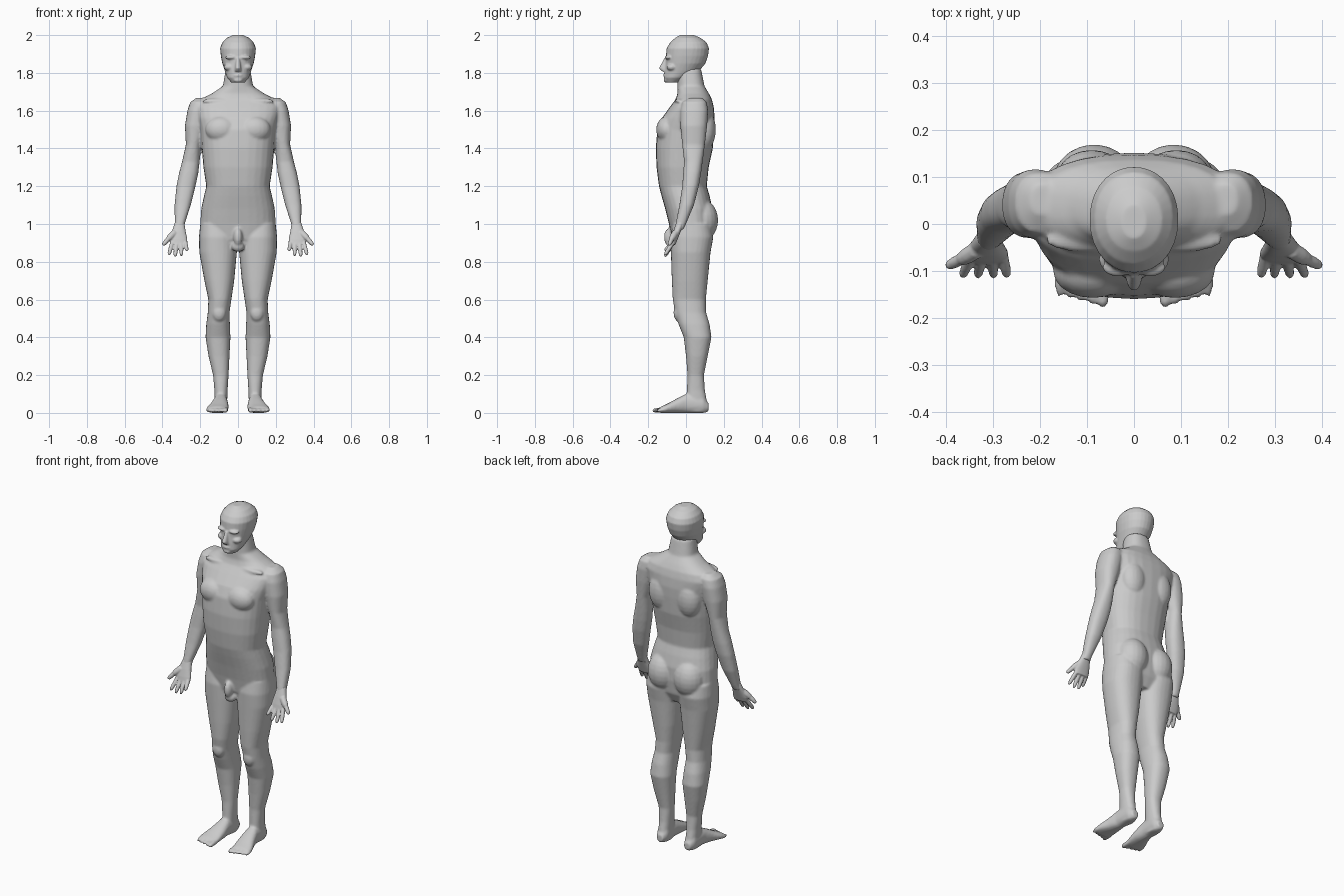
import bpy
import bmesh
from math import cos, sin, pi, copysign
from mathutils import Matrix, Vector

default_cube = bpy.data.objects.get("Cube")
if default_cube:
    bpy.data.objects.remove(default_cube, do_unlink=True)

SIDES = (1, -1)

# One plain grey for the whole figure
clay = bpy.data.materials.new("plain_grey")
clay.use_nodes = True
grey = (0.6, 0.6, 0.6, 1)
clay.diffuse_color = grey
clay.node_tree.nodes["Principled BSDF"].inputs["Base Color"].default_value = grey


def power(value, exponent):
    return copysign(abs(value) ** exponent, value)


def loft(bm, rows, side=1, along="z", square=2.3, count=28):
    """Closed skin over rows of (position, x low, x high, depth low, depth high)."""
    rings = []
    for position, x_low, x_high, d_low, d_high in rows:
        ring = []
        for step in range(count):
            angle = 2 * pi * step / count
            x = (x_low + x_high) / 2 + power(cos(angle), 2 / square) * (x_high - x_low) / 2
            d = (d_low + d_high) / 2 + power(sin(angle), 2 / square) * (d_high - d_low) / 2
            point = (side * x, d, position) if along == "z" else (side * x, position, d)
            ring.append(bm.verts.new(point))
        rings.append(ring)
    for lower, upper in zip(rings, rings[1:]):
        for step in range(count):
            following = (step + 1) % count
            bm.faces.new((lower[step], lower[following], upper[following], upper[step]))
    bm.faces.new(rings[0])
    bm.faces.new(rings[-1])


def centred(rows):
    """Turn (position, half width, depth low, depth high) into full loft rows."""
    return [(position, -half, half, low, high) for position, half, low, high in rows]


def blob(bm, centre, radii):
    matrix = Matrix.Translation(centre) @ Matrix.Diagonal((*radii, 1))
    bmesh.ops.create_uvsphere(bm, u_segments=20, v_segments=12, radius=1, matrix=matrix)


def paired_blob(bm, centre, radii):
    for side in SIDES:
        blob(bm, (side * centre[0], centre[1], centre[2]), radii)


def digit(bm, start, end, thick, side):
    """Tapered finger or toe with a rounded tip."""
    start, end = Vector(start), Vector(end)
    direction = end - start
    turn = direction.to_track_quat("Z", "Y").to_matrix()
    rings = []
    for travel, scale in ((0, 1), (0.5, 1), (0.85, 0.85), (1, 0.45)):
        ring = []
        for step in range(10):
            angle = 2 * pi * step / 10
            offset = turn @ Vector((cos(angle), sin(angle), 0))
            point = start + direction * travel + offset * thick * scale
            ring.append(bm.verts.new((side * point.x, point.y, point.z)))
        rings.append(ring)
    for lower, upper in zip(rings, rings[1:]):
        for step in range(10):
            following = (step + 1) % 10
            bm.faces.new((lower[step], lower[following], upper[following], upper[step]))
    bm.faces.new(rings[0])
    bm.faces.new(rings[-1])


def finish(bm, name, voxel, passes):
    """Fuse the overlapping volumes into one smooth skin."""
    bmesh.ops.recalc_face_normals(bm, faces=bm.faces)
    mesh = bpy.data.meshes.new(name)
    bm.to_mesh(mesh)
    bm.free()
    mesh.materials.append(clay)
    mesh.polygons.foreach_set("use_smooth", [True] * len(mesh.polygons))
    part = bpy.data.objects.new(name, mesh)
    bpy.context.collection.objects.link(part)
    fuse = part.modifiers.new("fuse", "REMESH")
    fuse.mode = "VOXEL"
    fuse.voxel_size = voxel
    fuse.use_smooth_shade = True
    soften = part.modifiers.new("soften", "SMOOTH")
    soften.factor = 0.5
    soften.iterations = passes
    return part


# Torso and neck, from the groin upward
torso = centred([
    (.86, .13, -.05, .1), (.92, .18, -.075, .13), (1, .2, -.09, .14),
    (1.08, .195, -.11, .14), (1.15, .18, -.13, .125), (1.2, .168, -.143, .11),
    (1.3, .183, -.156, .12), (1.4, .192, -.16, .142), (1.5, .2, -.152, .15),
    (1.56, .215, -.128, .152), (1.62, .23, -.085, .147), (1.66, .2, -.055, .137),
    (1.69, .14, -.045, .122), (1.73, .08, -.045, .098), (1.82, .065, -.045, .08),
])

# Leg, from the hip down to the heel
leg = [
    (1, .03, .2, -.07, .13), (.93, .008, .207, -.083, .145), (.85, .006, .205, -.08, .13),
    (.7, .02, .178, -.075, .115), (.6, .035, .157, -.07, .105), (.53, .045, .16, -.058, .107),
    (.47, .043, .168, -.04, .125), (.4, .04, .172, -.012, .135), (.3, .045, .156, 0, .115),
    (.2, .05, .132, .008, .095), (.12, .055, .125, .005, .1), (.04, .058, .123, 0, .115),
    (.002, .062, .118, .01, .11),
]

# Foot, from the heel forward
foot = [
    (.12, .07, .11, .01, .05), (.09, .056, .125, -.001, .09), (0, .055, .13, -.001, .1),
    (-.05, .05, .145, -.001, .075), (-.1, .05, .165, -.001, .048), (-.135, .055, .17, -.001, .032),
]

# Arm, from the top of the shoulder down to the wrist
arm = [
    (1.668, .17, .22, .02, .085), (1.645, .14, .253, -.02, .11), (1.6, .15, .268, -.03, .117),
    (1.52, .165, .281, -.03, .112), (1.42, .197, .276, -.02, .1), (1.33, .203, .296, -.01, .088),
    (1.27, .21, .312, -.015, .08), (1.2, .225, .326, -.02, .068), (1.1, .25, .336, -.035, .042),
    (1, .282, .335, -.055, 0), (.97, .285, .338, -.06, -.015),
]

body = bmesh.new()
loft(body, torso, square=2.4)
for side in SIDES:
    loft(body, leg, side)
    loft(body, foot, side, along="y")
    loft(body, arm, side)
    for toe in range(5):
        x = .066 + toe * .023
        reach = -.178 + toe * .006
        digit(body, (x, -.11, .018), (x, reach, .011), .014 if toe == 0 else .011, side)

# Muscle masses: chest, shoulder blades, buttocks, kneecaps, collarbones
paired_blob(body, (.088, -.1, 1.5), (.085, .058, .07))
paired_blob(body, (.09, .1, 1.5), (.075, .058, .11))
paired_blob(body, (.085, .085, 1.02), (.09, .085, .11))
paired_blob(body, (.1, -.042, .53), (.036, .024, .045))
paired_blob(body, (.1, -.035, 1.65), (.09, .025, .016))

# Simple groin form
blob(body, (0, -.085, .93), (.024, .032, .05))
blob(body, (0, -.07, .88), (.034, .03, .028))
finish(body, "body", 0.007, 4)

# Head with brow, nose, mouth and chin
head = bmesh.new()
loft(head, centred([
    (1.748, .035, -.105, -.04), (1.775, .058, -.117, .01), (1.81, .07, -.114, .07),
    (1.85, .083, -.108, .103), (1.89, .091, -.106, .117), (1.93, .095, -.103, .122),
    (1.96, .084, -.085, .11), (1.985, .06, -.058, .078), (2.001, .025, -.03, .04),
]), square=2.1)
loft(head, centred([
    (1.88, .01, -.114, -.08), (1.825, .016, -.143, -.08), (1.808, .019, -.128, -.08),
]))
paired_blob(head, (.034, -.092, 1.882), (.034, .02, .011))
paired_blob(head, (.045, -.075, 1.83), (.03, .028, .02))
blob(head, (0, -.107, 1.787), (.026, .014, .009))
blob(head, (0, -.102, 1.762), (.026, .017, .014))
finish(head, "head", 0.005, 3)

# Hands with the palms turned forward and the thumbs outward
palm = [
    (1.01, .284, .334, -.05, -.006), (.96, .277, .35, -.068, -.028),
    (.92, .268, .362, -.08, -.044), (.89, .268, .358, -.087, -.056),
]
finger_tips = [(.27, .858), (.299, .832), (.333, .827), (.366, .836)]
for side, name in zip(SIDES, ("left_hand", "right_hand")):
    hand = bmesh.new()
    loft(hand, palm, side)
    for index, (tip_x, tip_z) in enumerate(finger_tips):
        knuckle = (.279 + index * .023, -.07, .902)
        digit(hand, knuckle, (tip_x, -.112, tip_z), .0115, side)
    digit(hand, (.335, -.055, .955), (.372, -.078, .918), .018, side)
    digit(hand, (.365, -.073, .926), (.398, -.09, .888), .0125, side)
    finish(hand, name, 0.004, 2)
